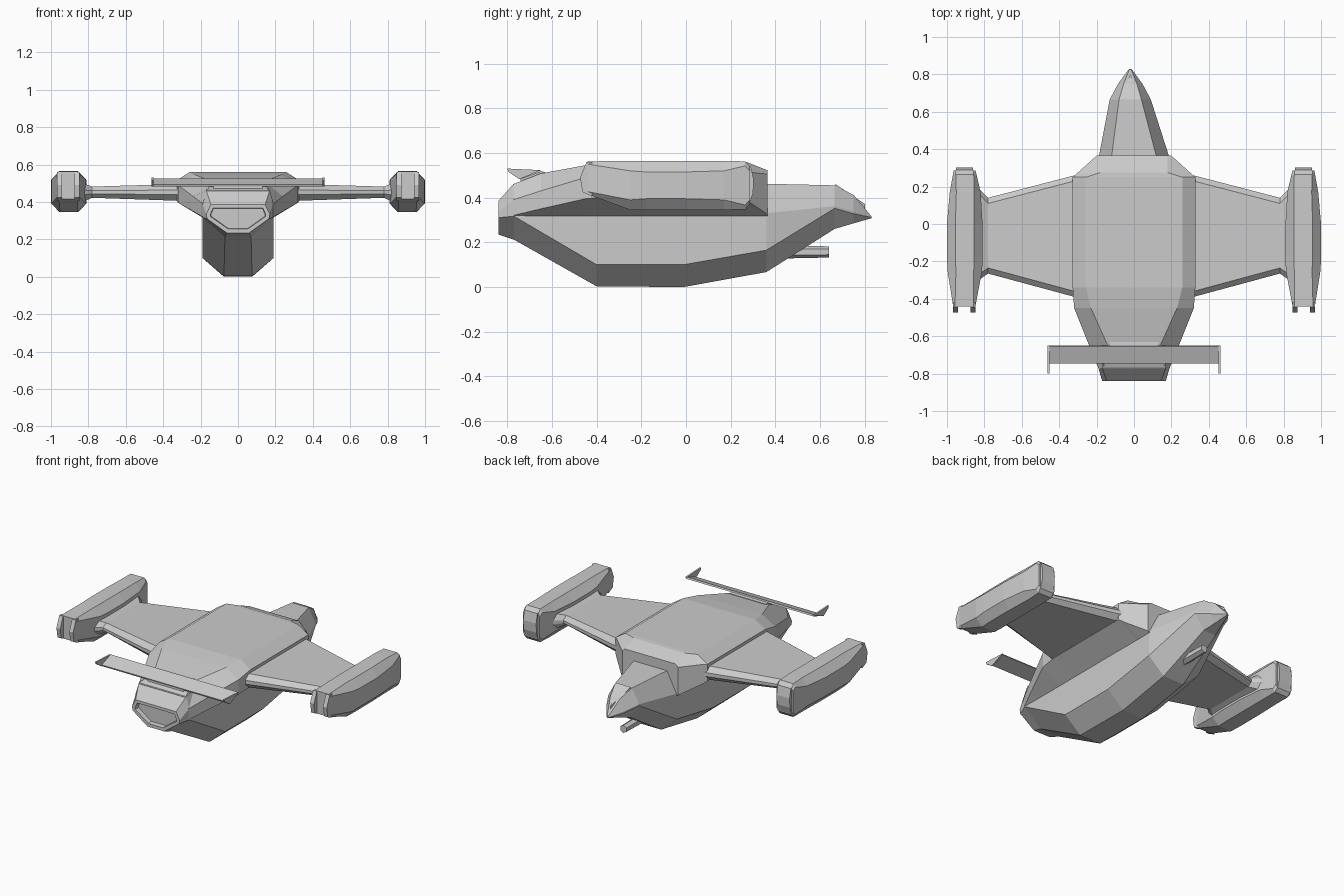
import bpy, bmesh, math
from mathutils import Vector

if "Cube" in bpy.data.objects:
    bpy.data.objects.remove(bpy.data.objects["Cube"])


def loft(name, rings, mirror=False, recess=None):
    """Skin a list of equal-length rings, cap both ends; optionally recess the first cap."""
    bm = bmesh.new()
    vs = [[bm.verts.new(p) for p in r] for r in rings]
    n = len(rings[0])
    for a, b in zip(vs, vs[1:]):
        for i in range(n):
            j = (i + 1) % n
            bm.faces.new((a[i], a[j], b[j], b[i]))
    first = bm.faces.new(vs[0][::-1])
    bm.faces.new(vs[-1])
    bmesh.ops.recalc_face_normals(bm, faces=bm.faces[:])
    if recess:
        bmesh.ops.inset_region(bm, faces=[first], thickness=recess[0])
        r = bmesh.ops.inset_region(bm, faces=[first], thickness=0.003)
        bmesh.ops.translate(bm, verts=first.verts[:], vec=(0, recess[1], 0))
    me = bpy.data.meshes.new(name)
    bm.to_mesh(me)
    bm.free()
    ob = bpy.data.objects.new(name, me)
    bpy.context.collection.objects.link(ob)
    if mirror:
        ob.modifiers.new("mirror", "MIRROR")
    return ob


def hull_ring(y, half, cx=0.0):
    """Symmetric cross-section at y from (half width, z) points, bottom to top."""
    return [(cx + w, y, z) for w, z in half] + [(cx - w, y, z) for w, z in reversed(half)]


def extrude_x(name, profile, x0, x1, mirror=True):
    return loft(name, [[(x, y, z) for y, z in profile] for x in (x0, x1)], mirror)


# Core fuselage: keel, chine, shoulder, roof, running from exhaust to pointed nose
loft("fuselage", [
    hull_ring(-.84, [(.06, .235), (.165, .31), (.17, .335), (.145, .385)]),
    hull_ring(-.77, [(.07, .212), (.19, .317), (.19, .39), (.17, .463)]),
    hull_ring(-.40, [(.075, .003), (.19, .10), (.19, .40), (.13, .50)]),
    hull_ring(-.01, [(.075, .0), (.19, .10), (.19, .40), (.13, .50)]),
    hull_ring(.36, [(.075, .067), (.188, .165), (.188, .33), (.12, .462)]),
    hull_ring(.665, [(.045, .26), (.11, .352), (.11, .362), (.06, .455)], -.02),
    hull_ring(.75, [(.022, .285), (.065, .328), (.065, .338), (.035, .412)], -.02),
    hull_ring(.83, [(.003, .308), (.006, .311), (.006, .313), (.003, .316)], -.02),
], recess=(.022, .03))

# Wide upper body that carries the wings
loft("upper_body", [
    hull_ring(-.775, [(.185, .317), (.189, .32), (.189, .39), (.165, .46)]),
    hull_ring(-.65, [(.19, .317), (.24, .35), (.24, .43), (.14, .508)]),
    hull_ring(-.45, [(.19, .317), (.32, .395), (.32, .49), (.23, .545)]),
    hull_ring(-.34, [(.19, .317), (.328, .405), (.328, .515), (.258, .56)]),
    hull_ring(.25, [(.19, .317), (.328, .405), (.328, .515), (.258, .56)]),
    hull_ring(.275, [(.19, .317), (.30, .385), (.30, .515), (.18, .558)]),
    hull_ring(.365, [(.186, .317), (.20, .325), (.20, .505), (.18, .522)]),
])

# Nose window: thin raised triangle
tri = [(-.075, .67, .46), (.035, .67, .46), (-.02, .80, .372)]
loft("nose_window", [[(x, y, z - .04) for x, y, z in tri], tri])

# Gun barrel under the nose
loft("gun_barrel", [[(r * math.cos(a), y, .157 + r * math.sin(a))
                     for a in [math.tau * (i + .5) / 6 for i in range(6)]]
                    for y, r in ((.40, .03), (.64, .025))])


# Wings: bevelled slab lofted outward, flaring where it meets the pod
def wing_ring(x, y0, y1, z0, z1):
    b, h = .03, (z1 - z0) * .36
    return [(x, y0, z0 + h), (x, y0 + b, z0), (x, y1 - b, z0), (x, y1, z0 + h),
            (x, y1, z1 - h), (x, y1 - b, z1), (x, y0 + b, z1), (x, y0, z1 - h)]


loft("wing", [
    wing_ring(.28, -.40, .27, .405, .497),
    wing_ring(.78, -.265, .14, .422, .482),
    wing_ring(.83, -.30, .19, .40, .50),
], mirror=True)


# Engine pods: octagonal sections along y
def pod_ring(y, xi, xo, z0, z1, bx, bz):
    return [(xi + bx, y, z0), (xo - bx, y, z0), (xo, y, z0 + bz), (xo, y, z1 - bz),
            (xo - bx, y, z1), (xi + bx, y, z1), (xi, y, z1 - bz), (xi, y, z0 + bz)]


loft("engine_pod", [
    pod_ring(-.44, .848, .967, .415, .562, .01, .012),
    pod_ring(-.25, .812, .997, .345, .565, .045, .045),
    pod_ring(-.18, .81, 1.0, .345, .565, .045, .05),
    pod_ring(.0, .81, 1.0, .345, .565, .045, .05),
    pod_ring(.17, .82, .985, .345, .565, .035, .045),
    pod_ring(.265, .842, .968, .347, .562, .015, .02),
    pod_ring(.285, .847, .965, .37, .54, .01, .02),
], mirror=True)
extrude_x("pod_cap", [(.26, .37), (.285, .375), (.30, .42), (.303, .48), (.29, .54), (.26, .55)],
          .86, .953)
prong = [(-.42, .56), (-.445, .56), (-.474, .49), (-.463, .425), (-.42, .405)]
extrude_x("pod_prong_outer", prong, .94, .967)
extrude_x("pod_prong_inner", prong, .848, .875)

# Tail spoiler with small end fins
extrude_x("spoiler", [(-.655, .525), (-.65, .515), (-.742, .482), (-.746, .492)], -.455, .455, False)
extrude_x("spoiler_fin", [(-.65, .523), (-.80, .53), (-.795, .515), (-.745, .482)], .452, .462)
# Spoiler mount joining the plate to the tail roof
extrude_x("spoiler_mount", [(-.63, .515), (-.655, .518), (-.74, .487), (-.745, .44), (-.63, .44)],
          -.13, .13, False)
